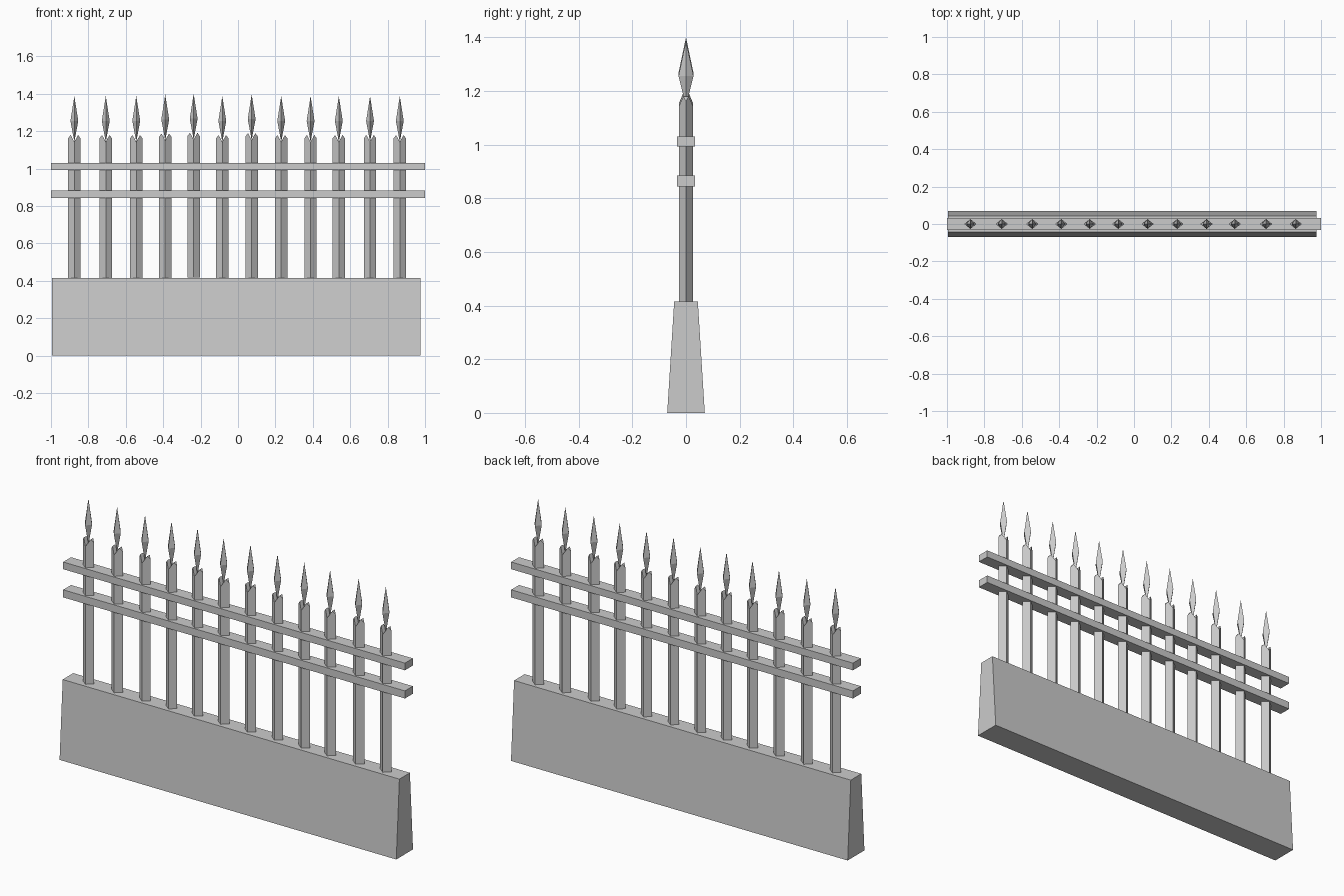
import bpy, bmesh

cube = bpy.data.objects.get("Cube")
if cube:
    bpy.data.objects.remove(cube, do_unlink=True)

grey = bpy.data.materials.new("plain grey")
grey.use_nodes = True
grey.diffuse_color = (0.6, 0.6, 0.6, 1)
grey.node_tree.nodes["Principled BSDF"].inputs["Base Color"].default_value = (0.6, 0.6, 0.6, 1)


def finish(name, bm):
    bmesh.ops.recalc_face_normals(bm, faces=bm.faces)
    mesh = bpy.data.meshes.new(name)
    bm.to_mesh(mesh)
    bm.free()
    mesh.materials.append(grey)
    ob = bpy.data.objects.new(name, mesh)
    bpy.context.collection.objects.link(ob)
    return ob


def box(name, x0, x1, z0, z1, bottom, top):
    """Bar along x whose half depth goes from bottom to top."""
    bm = bmesh.new()
    ends = [[bm.verts.new((x, y, z)) for y, z in
             ((-bottom, z0), (bottom, z0), (top, z1), (-top, z1))] for x in (x0, x1)]
    for ring in ends:
        bm.faces.new(ring)
    for i in range(4):
        j = (i + 1) % 4
        bm.faces.new((ends[0][i], ends[0][j], ends[1][j], ends[1][i]))
    return finish(name, bm)


def post_mesh():
    """Diamond post with a notched top that cradles the spearhead."""
    w, d, peak = 0.033, 0.026, 0.02
    side = d * (1 - peak / w)
    outline = [(-w, 0, 1.162), (-peak, -side, 1.18), (0, -d, 1.143), (peak, -side, 1.18),
               (w, 0, 1.162), (peak, side, 1.18), (0, d, 1.143), (-peak, side, 1.18)]
    bm = bmesh.new()
    top = [bm.verts.new(p) for p in outline]
    low = [bm.verts.new((x, y, 0.405)) for x, y, z in outline]
    for i in range(8):
        j = (i + 1) % 8
        bm.faces.new((low[i], low[j], top[j], top[i]))
    bm.faces.new(low)
    # sloped shoulders and the two sides of the notch
    for ids in ((0, 1, 7), (1, 2, 6, 7), (2, 3, 5, 6), (3, 4, 5)):
        bm.faces.new([top[i] for i in ids])
    return finish("post", bm)


def spear_mesh():
    """Four-sided spearhead, pointed at both ends."""
    bm = bmesh.new()
    ring = [bm.verts.new((x, y, 1.255)) for x, y in
            ((-0.021, 0), (0, -0.028), (0.021, 0), (0, 0.028))]
    tips = [bm.verts.new((0, 0, z)) for z in (1.143, 1.388)]
    for i in range(4):
        for tip in tips:
            bm.faces.new((ring[i], ring[(i + 1) % 4], tip))
    return finish("spearhead", bm)


# Footing wall and rails
box("base_wall", -0.995, 0.975, 0, 0.415, 0.07, 0.044)
box("upper_rail", -1, 1, 0.993, 1.031, 0.033, 0.033)
box("lower_rail", -1, 1, 0.844, 0.884, 0.033, 0.033)

# Unevenly spaced pickets, a few standing slightly taller
spots = (-0.875, -0.707, -0.544, -0.389, -0.237, -0.084,
         0.073, 0.231, 0.388, 0.539, 0.706, 0.865)
lift = {3: 0.008, 4: 0.012, 6: 0.01}
for part in (post_mesh(), spear_mesh()):
    for i, x in enumerate(spots):
        ob = part if i == 0 else part.copy()
        if i:
            bpy.context.collection.objects.link(ob)
        ob.name = f"{part.data.name}_{i + 1}"
        ob.location = (x, 0, lift.get(i, 0))
